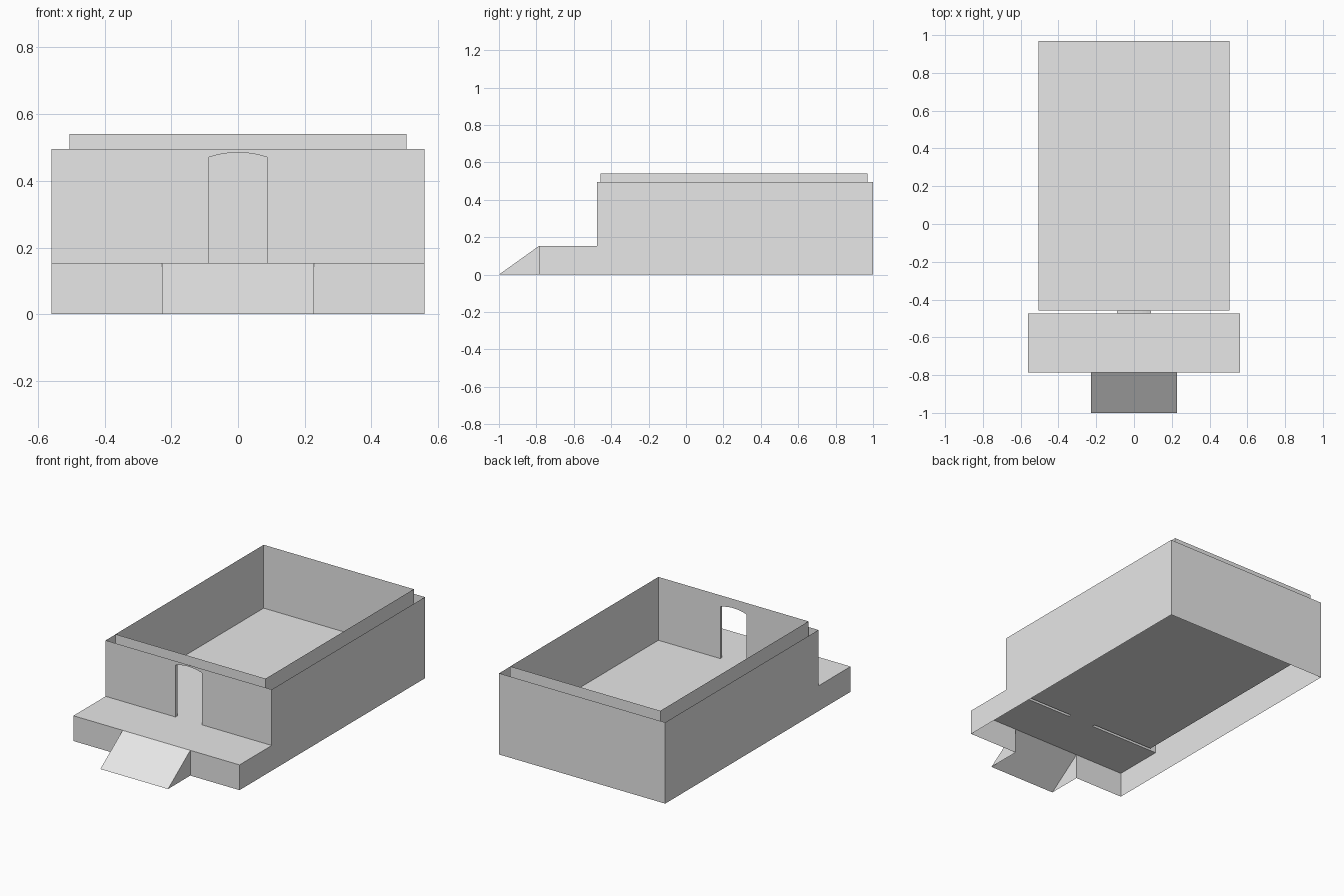
import bpy
import bmesh
from mathutils import Vector

cube = bpy.data.objects.get("Cube")
if cube:
    bpy.data.objects.remove(cube, do_unlink=True)

# Main dimensions
OUT_X, IN_X, RAMP_X, DOOR_X = 0.56, 0.506, 0.228, 0.089
TIP, PORCH, FRONT, IN_FRONT, IN_BACK, BACK = -1.0, -0.785, -0.475, -0.457, 0.97, 1.0
DECK, SPRING, CROWN, OUT_TOP, IN_TOP = 0.154, 0.47, 0.485, 0.495, 0.54
LEFT, RIGHT = Vector((1, 0, 0)), Vector((-1, 0, 0))
AHEAD, BEHIND = Vector((0, -1, 0)), Vector((0, 1, 0))
UP, DOWN = Vector((0, 0, 1)), Vector((0, 0, -1))

grey = bpy.data.materials.new("plain grey")
grey.use_nodes = True
colour = (0.8, 0.8, 0.8, 1.0)
grey.diffuse_color = colour
grey.node_tree.nodes["Principled BSDF"].inputs["Base Color"].default_value = colour


def sheet(name, faces):
    """Thin surface from (outline, facing direction) pairs."""
    bm = bmesh.new()
    for outline, facing in faces:
        face = bm.faces.new([bm.verts.new(p) for p in outline])
        face.normal_update()
        if face.normal.dot(facing) < 0:
            face.normal_flip()
    bmesh.ops.remove_doubles(bm, verts=bm.verts, dist=0.0005)
    mesh = bpy.data.meshes.new(name)
    bm.to_mesh(mesh)
    bm.free()
    mesh.materials.append(grey)
    obj = bpy.data.objects.new(name, mesh)
    bpy.context.collection.objects.link(obj)
    return obj


def across(y, x0, x1, z0, z1):
    return [(x0, y, z0), (x1, y, z0), (x1, y, z1), (x0, y, z1)]


def flat(z, x, y0, y1):
    return [(-x, y0, z), (x, y0, z), (x, y1, z), (-x, y1, z)]


def along(x, profile):
    return [(x, y, z) for y, z in profile]


# Door outline, from one foot over the shallow arch to the other
steps = 8
arch = []
for i in range(steps + 1):
    t = 2 * i / steps - 1
    arch.append((DOOR_X * t, CROWN - (CROWN - SPRING) * t * t))
door = [(-DOOR_X, DECK)] + arch + [(DOOR_X, DECK)]


def door_wall(y, half, top):
    """Wall with the doorway notched out of its lower edge."""
    outline = [(half, DECK), (half, top), (-half, top), (-half, DECK)]
    return [(x, y, z) for x, z in door + outline]


# Outer shell: stepped side walls, back wall and door wall
side = [(PORCH, 0), (BACK, 0), (BACK, OUT_TOP), (FRONT, OUT_TOP), (FRONT, DECK), (PORCH, DECK)]
sheet("outer_side_walls", [(along(OUT_X, side), LEFT), (along(-OUT_X, side), RIGHT)])
sheet("outer_back_wall", [(across(BACK, -OUT_X, OUT_X, 0, OUT_TOP), BEHIND)])
sheet("outer_front_wall", [(door_wall(FRONT, OUT_X, OUT_TOP), AHEAD)])

# Porch, open behind the ramp
sheet("porch_deck", [(flat(DECK, OUT_X, PORCH, FRONT), UP)])
sheet("porch_front", [(across(PORCH, s * RAMP_X, s * OUT_X, 0, DECK), AHEAD) for s in (-1, 1)])

# Ramp
wedge = [(TIP, 0), (PORCH, 0), (PORCH, DECK)]
slope = [(-RAMP_X, TIP, 0), (RAMP_X, TIP, 0), (RAMP_X, PORCH, DECK), (-RAMP_X, PORCH, DECK)]
sheet("ramp", [(slope, UP), (along(RAMP_X, wedge), LEFT), (along(-RAMP_X, wedge), RIGHT)])

# Inner room, standing clear of the outer shell
inner = [(IN_FRONT, DECK), (IN_BACK, DECK), (IN_BACK, IN_TOP), (IN_FRONT, IN_TOP)]
sheet("inner_side_walls", [(along(IN_X, inner), RIGHT), (along(-IN_X, inner), LEFT)])
sheet("inner_back_wall", [(across(IN_BACK, -IN_X, IN_X, DECK, IN_TOP), AHEAD)])
sheet("inner_front_wall", [(door_wall(IN_FRONT, IN_X, IN_TOP), BEHIND)])
sheet("floor", [(flat(DECK, IN_X, IN_FRONT, IN_BACK), UP)])

# Doorway lining joining the two door walls
lining = []
for i, ((xa, za), (xb, zb)) in enumerate(zip(door, door[1:])):
    quad = [(xa, FRONT, za), (xb, FRONT, zb), (xb, IN_FRONT, zb), (xa, IN_FRONT, za)]
    lining.append((quad, LEFT if i == 0 else RIGHT if i == len(door) - 2 else DOWN))
lining.append((flat(DECK, DOOR_X, FRONT, IN_FRONT), UP))
sheet("doorway_lining", lining)
